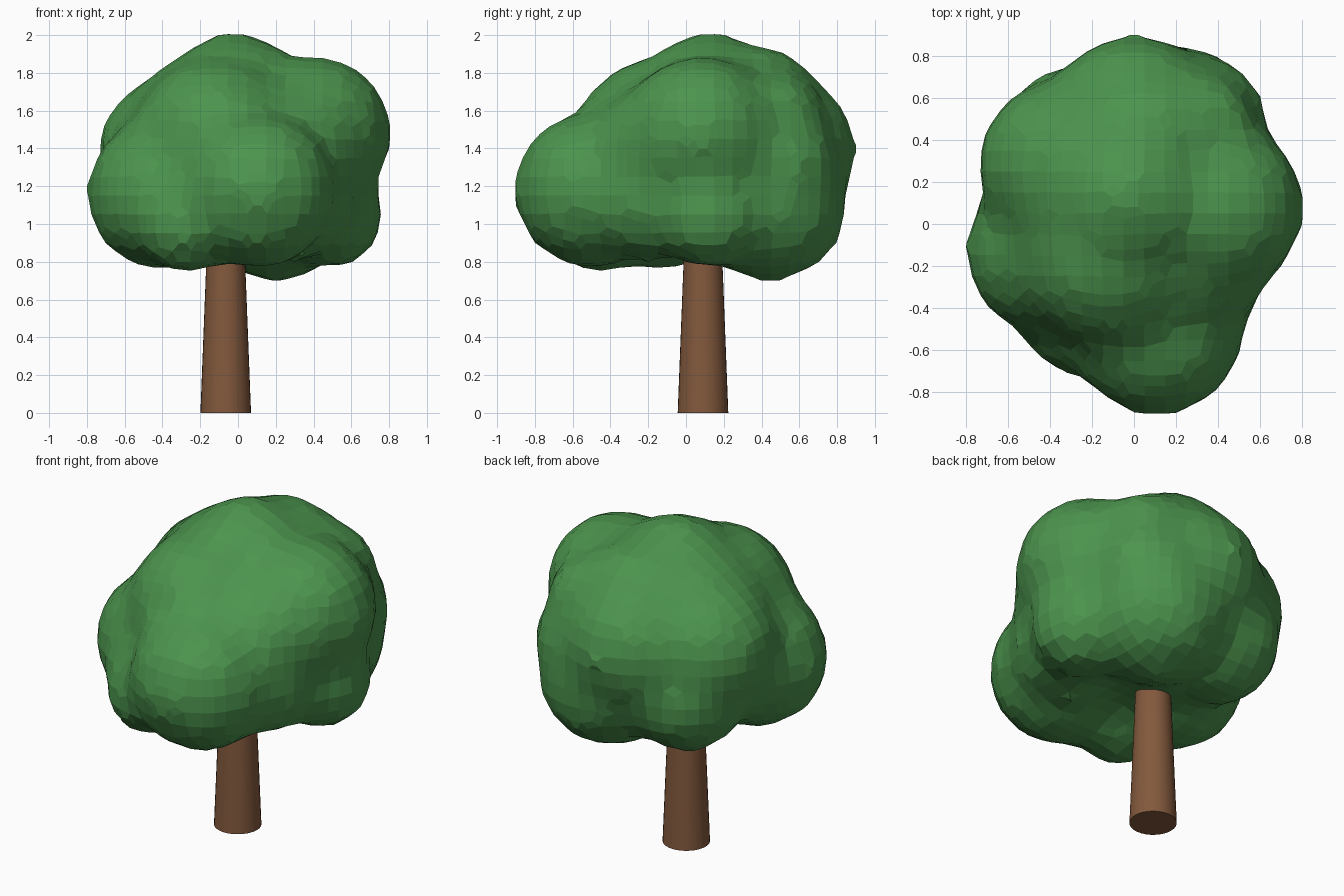
import bpy
import bmesh
from mathutils import Matrix

cube = bpy.data.objects.get("Cube")
if cube:
    bpy.data.objects.remove(cube, do_unlink=True)


def make_material(name, rgb):
    mat = bpy.data.materials.new(name)
    mat.use_nodes = True
    mat.diffuse_color = (*rgb, 1)
    mat.node_tree.nodes["Principled BSDF"].inputs["Base Color"].default_value = (*rgb, 1)
    return mat


def make_object(name, bm, mat):
    mesh = bpy.data.meshes.new(name)
    bm.to_mesh(mesh)
    bm.free()
    mesh.materials.append(mat)
    obj = bpy.data.objects.new(name, mesh)
    bpy.context.collection.objects.link(obj)
    return obj


leaf_green = make_material("leaf green", (0.072, 0.295, 0.075))
bark_brown = make_material("bark brown", (0.225, 0.1, 0.046))

# Tapered trunk, its top hidden in the foliage
bm = bmesh.new()
bmesh.ops.create_cone(bm, cap_ends=True, segments=32, radius1=0.134, radius2=0.095,
                      depth=1, matrix=Matrix.Translation((-0.065, 0.09, 0.5)))
trunk = make_object("trunk", bm, bark_brown)
bpy.context.view_layer.objects.active = trunk
trunk.select_set(True)
bpy.ops.object.shade_smooth_by_angle()

# Foliage clumps: centre x, y, z and radius
clumps = [
    (-0.08, 0.18, 1.37, 0.57),   # core
    (-0.40, -0.13, 1.16, 0.41),  # right side
    (0.11, -0.50, 1.18, 0.42),   # front
    (0.40, 0.08, 1.48, 0.42),    # upper left side
    (0.20, 0.44, 1.11, 0.42),    # low back
    (0.49, 0.12, 1.05, 0.29),    # low left side
    (0.00, 0.51, 1.39, 0.40),    # back
    (-0.02, 0.12, 1.65, 0.37),   # crown
    (0.30, 0.48, 1.30, 0.34),    # back left
    (0.30, 0.46, 1.55, 0.28),    # upper back left
    (-0.27, -0.46, 1.00, 0.27),  # low front right
    (-0.12, -0.14, 1.44, 0.45),  # upper front
    (0.30, -0.20, 1.14, 0.34),   # low front left
    (0.32, -0.11, 1.40, 0.37),   # upper front left
    (-0.33, 0.28, 1.37, 0.42),   # back right
    (-0.28, 0.40, 1.12, 0.36),   # low back right
    (0.04, 0.36, 1.55, 0.40),    # upper back
]
bm = bmesh.new()
for x, y, z, r in clumps:
    bmesh.ops.create_icosphere(bm, subdivisions=3, radius=r,
                               matrix=Matrix.Translation((x, y, z)))
canopy = make_object("canopy", bm, leaf_green)

# Fuse the clumps into one faceted skin
remesh = canopy.modifiers.new("fuse", "REMESH")
remesh.mode = "VOXEL"
remesh.voxel_size = 0.1
soften = canopy.modifiers.new("soften", "SMOOTH")
soften.factor = 0.5
soften.iterations = 2
bpy.context.view_layer.objects.active = canopy
for name in ("fuse", "soften"):
    bpy.ops.object.modifier_apply(modifier=name)
canopy.data.shade_flat()
